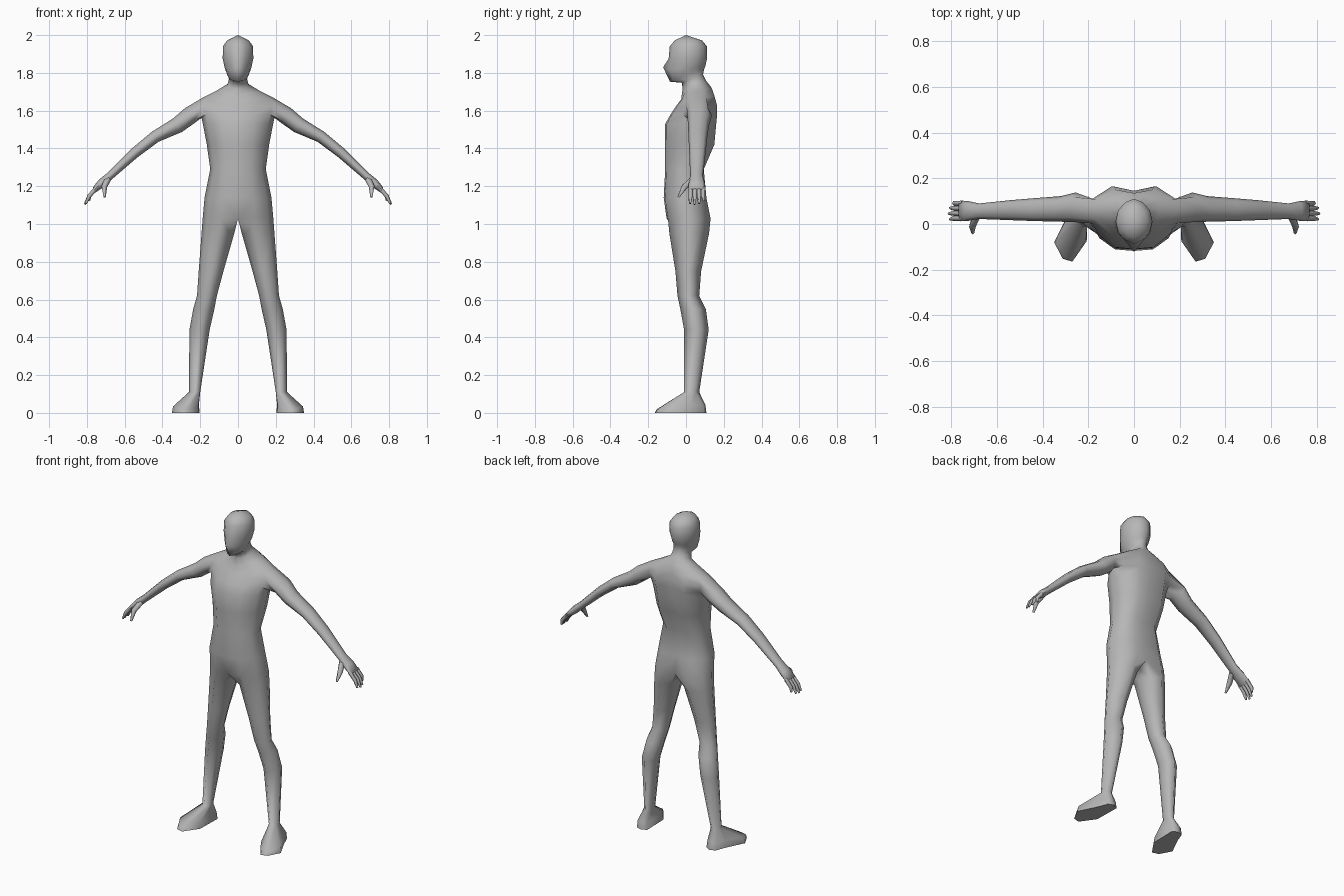
import bpy, bmesh, math
from mathutils import Vector

if "Cube" in bpy.data.objects:
    bpy.data.objects.remove(bpy.data.objects["Cube"])

grey = bpy.data.materials.new("plain grey")
grey.diffuse_color = (0.47, 0.47, 0.47, 1)
grey.use_nodes = True
grey.node_tree.nodes["Principled BSDF"].inputs["Base Color"].default_value = grey.diffuse_color

bm = bmesh.new()


def add_ring(points):
    return [bm.verts.new(p) for p in points]


def bridge(a, b, skip=()):
    """Join two rings, leaving out faces lying on the centre plane."""
    n = len(a)
    for i in range(n):
        j = (i + 1) % n
        quad = (a[i], a[j], b[j], b[i])
        if i not in skip and any(v.co.x > 1e-5 for v in quad):
            bm.faces.new(quad)


def body_ring(z, xi, xo, yf, yb):
    """Eight-point half section, rounded by region, tilted around the neck."""
    w, d, ym = xo - xi, yb - yf, (yf + yb) / 2
    head = z > 1.7
    tilt = max(0, min(.4, 4 * (z - 1.65), .4 - 8 * (z - 1.79)))
    inner = xi + .14 * w if xi else 0
    front = .19 * d if xi else 0                      # round inner thigh
    back = .19 * d if xi else 0 if head else .09 * d  # spine groove
    bulge = 0 if xi else .08 * d if head else .03 * d
    pts = [(inner, yf + front), (xi + .47 * w, yf + bulge),
           (xi + .86 * w, yf + .25 * d), (xo, ym), (xi + .86 * w, yb - .25 * d),
           (xi + .47 * w, yb - (bulge if head else 0)), (inner, yb - back), (xi, ym)]
    return add_ring([(x, y, z + tilt * (y - ym)) for x, y in pts])


# Foot: sole outline, and an upper edge drawn in and raised towards the heel
sole = [(.27, -.165), (.312, -.152), (.35, -.08), (.295, .03),
        (.27, .095), (.235, .108), (.203, .09), (.207, -.075)]
rings = [add_ring([(x, y, 0) for x, y in sole]),
         add_ring([(.26 + .93 * (x - .26), .95 * y,
                    .018 + .025 * min(1, (y + .165) / .13)) for x, y in sole])]
bm.faces.new(rings[0])

# Leg: height, inner x, outer x, front y, back y
for section in [(.11, .200, .260, -.01, .07), (.44, .150, .257, -.01, .12),
                (.55, .125, .237, -.03, .105), (.62, .112, .217, -.045, .07),
                (.75, .077, .208, -.056, .08), (.95, .020, .193, -.088, .122)]:
    rings.append(body_ring(*section))

# Torso and neck: height, half width, front y, back y
for z, x, yf, yb in [(1.03, .187, -.103, .13), (1.14, .177, -.118, .108),
                     (1.29, .147, -.11, .094), (1.42, .165, -.112, .15),
                     (1.53, .186, -.11, .16), (1.58, .197, -.082, .165),
                     (1.625, .21, -.052, .165), (1.667, .19, -.025, .152),
                     (1.705, .115, -.022, .135), (1.735, .056, -.018, .108),
                     (1.77, .048, -.022, .09)]:
    if z == 1.58:
        shoulder = len(rings)  # lower edge of the arm opening
    rings.append(body_ring(z, 0, x, yf, yb))

# Head: height, half width, front y, back y
for z, x, yf, yb in [(1.79, .057, -.085, .098), (1.825, .07, -.095, .103),
                     (1.875, .081, -.092, .111), (1.94, .08, -.086, .111),
                     (1.972, .058, -.06, .085)]:
    rings.append(body_ring(z, 0, x, yf, yb))
rings[-4][0].co = (0, -.121, 1.83)  # nose tip
top = rings[-1]
top[7].co = (0, 0, 2)               # crown

for k in range(len(rings) - 1):
    bridge(rings[k], rings[k + 1], (2, 3) if k in (shoulder, shoulder + 1) else ())
for i in range(6):
    bm.faces.new((top[i], top[i + 1], top[7]))

# Arm: grows from the shoulder opening to the knuckles
low, mid, high = rings[shoulder:shoulder + 3]
previous = [low[2], low[3], low[4], mid[4], high[4], high[3], high[2], mid[2]]
# centre x, centre z, half thickness, front y, back y
for x, z, h, yf, yb in [(.255, 1.574, .047, .008, .138), (.32, 1.523, .043, .01, .122),
                        (.438, 1.462, .032, .013, .113), (.545, 1.378, .028, .017, .104),
                        (.678, 1.255, .021, .022, .09), (.724, 1.215, .023, .014, .1),
                        (.761, 1.18, .015, .012, .103)]:
    centre = Vector((x, (yf + yb) / 2, z))
    up = Vector((.55, 0, .83)) * h
    side = Vector((0, (yb - yf) / 2, 0))
    ring = add_ring([centre + side * math.sin(t) - up * math.cos(t)
                     for t in ((i - 1) * math.tau / 8 for i in range(8))])
    bridge(previous, ring)
    previous = ring
bm.faces.new(previous)


def digit(path, radii):
    """Five-sided tapering finger along a path."""
    path = [Vector(p) for p in path]
    last = None
    for k, p in enumerate(path):
        d = (path[min(k + 1, len(path) - 1)] - path[max(k - 1, 0)]).normalized()
        a = d.cross(Vector((.3, 1, 0))).normalized()
        b = d.cross(a)
        ring = add_ring([p + radii[k] * (a * math.cos(t) + b * math.sin(t))
                         for t in (i * math.tau / 5 for i in range(5))])
        if last:
            bridge(last, ring)
        else:
            bm.faces.new(ring)
        last = ring
    bm.faces.new(last)


# Four fingers, the second one longest, and the thumb
for i in range(4):
    y, short = .025 + .022 * i, (i - 1) ** 2
    digit([(.75, y, 1.19), (.787, y, 1.148),
           (.811 - .0055 * short, .021 + .0245 * i, 1.104 + .0045 * short)],
          (.012, .0115, .006))
digit([(.69, .035, 1.235), (.708, -.008, 1.195), (.706, -.04, 1.142)], (.018, .016, .006))

# Tidy up unused centre points and normals
bmesh.ops.delete(bm, geom=[v for v in bm.verts if not v.link_faces], context='VERTS')
bmesh.ops.recalc_face_normals(bm, faces=bm.faces[:])
mesh = bpy.data.meshes.new("body")
bm.to_mesh(mesh)
bm.free()
mesh.materials.append(grey)

# Whole figure from one half
body = bpy.data.objects.new("body", mesh)
bpy.context.collection.objects.link(body)
bpy.context.view_layer.objects.active = body
body.select_set(True)
bpy.ops.object.shade_smooth_by_angle(angle=math.radians(75))
mirror = body.modifiers.new("mirror", 'MIRROR')
mirror.use_axis[0] = True
mirror.use_clip = True
mirror.merge_threshold = 0.0005
